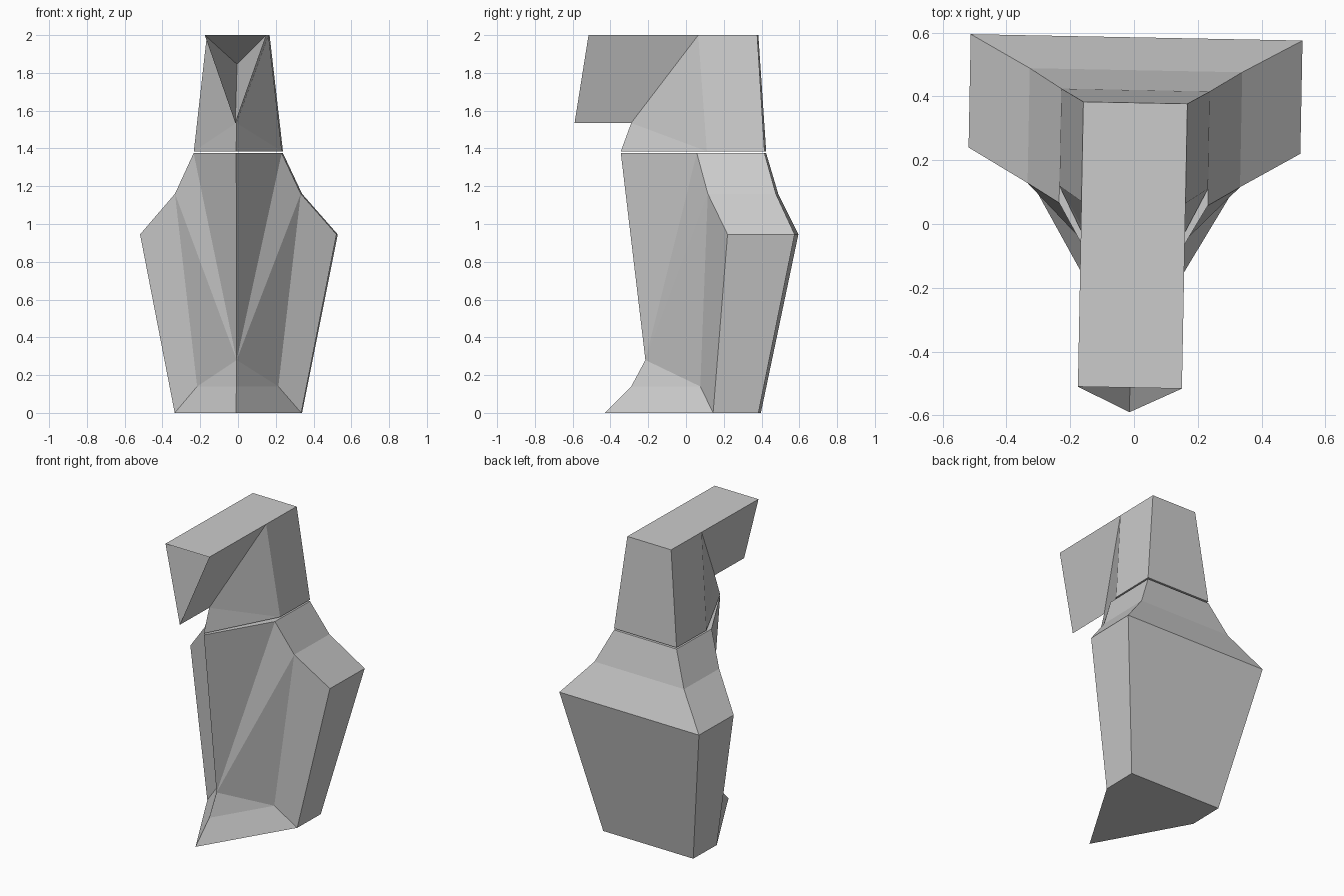
import bpy, bmesh, math
from mathutils import Matrix

if "Cube" in bpy.data.objects:
    bpy.data.objects.remove(bpy.data.objects["Cube"])


def mirrored_solid(name, pts, side_faces, cross_faces):
    """Build a solid symmetric in x. Lower case keys sit on the right side,
    upper case keys on the centre line. Cross faces span both sides."""
    bm = bmesh.new()
    right = {k: bm.verts.new(p) for k, p in pts.items()}
    left = {k: right[k] if k.isupper() else bm.verts.new((-p[0], p[1], p[2]))
            for k, p in pts.items()}
    for f in side_faces:
        bm.faces.new([right[k] for k in f])
        bm.faces.new([left[k] for k in reversed(f)])
    for f in cross_faces:
        back = [left[k] for k in reversed(f) if k.islower()]
        bm.faces.new([right[k] for k in f] + back)
    bmesh.ops.recalc_face_normals(bm, faces=bm.faces[:])
    # the whole figure is turned very slightly about z
    bm.transform(Matrix.Translation((-0.003, 0, 0))
                 @ Matrix.Rotation(math.radians(-1.1), 4, 'Z'))
    me = bpy.data.meshes.new(name)
    bm.to_mesh(me)
    bm.free()
    ob = bpy.data.objects.new(name, me)
    bpy.context.collection.objects.link(ob)
    return ob


# Body: flared torso with a keeled front and a pointed toe
body = {
    'a': (0.335, 0.39, 0), 'b': (0.335, 0.15, 0), 'T': (0, -0.43, 0),
    'c': (0.215, 0.08, 0.14), 'U': (0, -0.29, 0.14), 'K': (0, -0.215, 0.28),
    'd': (0.52, 0.585, 0.945), 'e': (0.52, 0.23, 0.945),
    'f': (0.333, 0.482, 1.16), 'g': (0.333, 0.122, 1.16),
    'h': (0.233, 0.42, 1.375), 'i': (0.233, 0.062, 1.375),
    'N': (0, -0.345, 1.375),
}
mirrored_solid('body', body,
               ['abed', 'degf', 'fgih', 'bceg'[0] + 'cge', 'bTUc', 'cUK',
                'cKg', 'gKi', 'KNi'],
               ['Tba', 'ad', 'df', 'fh', 'Nih'])

# Head: tapered neck with an overhanging hood, hollowed at the front
head = {
    'a': (0.233, 0.42, 1.385), 'b': (0.233, 0.115, 1.385),
    'T': (0, -0.345, 1.385), 'N': (0, -0.29, 1.535),
    'c': (0.163, 0.38, 2), 'd': (0.163, 0.068, 2),
    'e': (0.163, -0.513, 2), 'C': (0, -0.59, 1.535),
    'P': (0, -0.1, 1.845),
}
mirrored_solid('head', head,
               ['abdc', 'bTN', 'bNd', 'dNCe', 'eCP'],
               ['Tba', 'ac', 'cde', 'Pe'])
